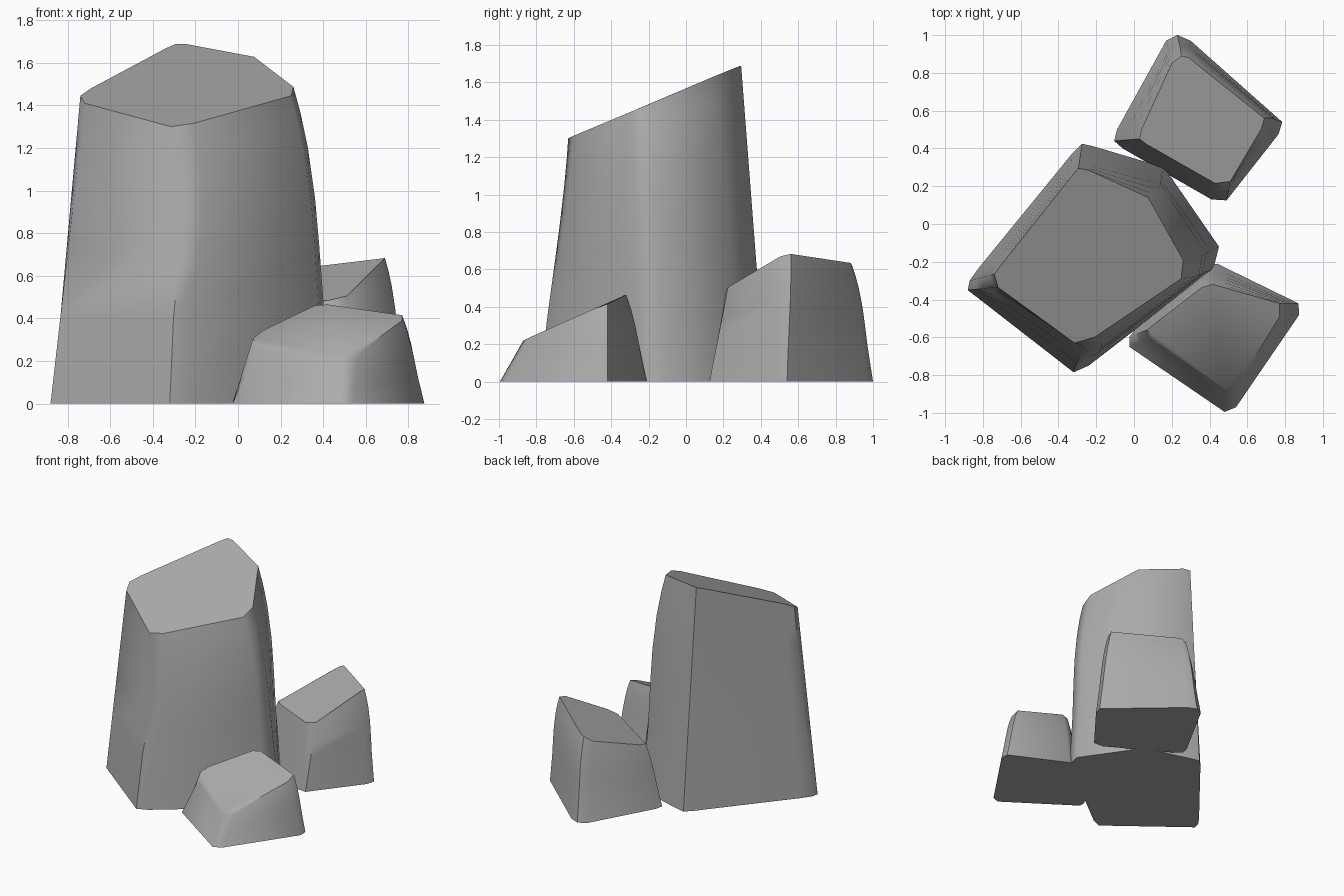
import bpy, bmesh, math
from mathutils import Vector

# height fraction of each ring, and how much of a corner's bulge it takes
RINGS = [(0, 0), (0.3, 0.3), (0.5, 0.75), (0.65, 1), (0.81, 0.9), (0.92, 0.5), (1, 0)]

# dark grey stone
stone = bpy.data.materials.new("stone")
stone.diffuse_color = (0.41, 0.41, 0.41, 1)


def rock(name, corners):
    """Loft a boulder; each corner = base x, base y, top x, top y, top z, bulge x, bulge y."""
    bm = bmesh.new()
    rings = []
    for t, k in RINGS:
        ring = []
        for bx, by, tx, ty, tz, ox, oy in corners:
            p = Vector((bx, by, 0)).lerp(Vector((tx, ty, tz)), t)
            ring.append(bm.verts.new(p + Vector((ox, oy, 0)) * k))
        rings.append(ring)
    n = len(corners)
    for a, b in zip(rings, rings[1:]):
        for i in range(n):
            j = (i + 1) % n
            bm.faces.new((a[i], a[j], b[j], b[i]))
    bm.faces.new(rings[0])
    bm.faces.new(rings[-1])
    bmesh.ops.recalc_face_normals(bm, faces=bm.faces)
    me = bpy.data.meshes.new(name)
    bm.to_mesh(me)
    bm.free()
    me.materials.append(stone)
    ob = bpy.data.objects.new(name, me)
    bpy.context.collection.objects.link(ob)
    bpy.ops.object.select_all(action='DESELECT')
    ob.select_set(True)
    bpy.context.view_layer.objects.active = ob
    bpy.ops.object.shade_smooth_by_angle(angle=math.radians(50))
    return ob


# tall main boulder
rock("tall_rock", [
    (-0.88, -0.35, -0.72, -0.335, 1.41, 0, 0),
    (-0.32, -0.785, -0.315, -0.63, 1.30, 0.05, 0.01),
    (-0.24, -0.75, -0.21, -0.60, 1.315, 0.05, 0),
    (0.42, -0.24, 0.25, -0.29, 1.445, 0.035, 0),
    (0.45, -0.12, 0.26, -0.19, 1.487, 0.035, 0),
    (0.16, 0.30, 0.075, 0.14, 1.628, 0.035, 0.015),
    (-0.21, 0.41, -0.24, 0.285, 1.687, 0, 0),
    (-0.275, 0.425, -0.295, 0.295, 1.687, 0, 0),
    (-0.33, 0.37, -0.34, 0.24, 1.667, 0, 0),
    (-0.82, -0.23, -0.69, -0.20, 1.48, 0, 0),
    (-0.87, -0.30, -0.74, -0.265, 1.445, 0, 0),
])

# low boulder at the front right
rock("front_rock", [
    (-0.025, -0.65, 0.09, -0.60, 0.275, 0, 0),
    (0.48, -0.995, 0.48, -0.87, 0.22, 0, 0),
    (0.54, -0.97, 0.56, -0.84, 0.235, 0, 0),
    (0.875, -0.48, 0.77, -0.49, 0.39, 0.01, 0),
    (0.87, -0.42, 0.77, -0.42, 0.415, 0.01, 0),
    (0.44, -0.21, 0.42, -0.32, 0.465, 0, 0.01),
    (0.37, -0.23, 0.36, -0.335, 0.46, 0, 0.01),
    (0.01, -0.55, 0.12, -0.52, 0.345, 0, 0),
    (-0.025, -0.60, 0.07, -0.56, 0.305, 0, 0),
])

# medium boulder at the back right
rock("back_rock", [
    (-0.105, 0.44, 0.03, 0.45, 0.455, -0.01, 0),
    (-0.06, 0.40, 0.07, 0.42, 0.45, 0, 0),
    (0.41, 0.13, 0.43, 0.215, 0.485, 0, 0),
    (0.49, 0.125, 0.51, 0.225, 0.505, 0, 0),
    (0.765, 0.475, 0.675, 0.505, 0.67, 0.015, 0),
    (0.785, 0.54, 0.69, 0.56, 0.683, 0.015, 0.005),
    (0.30, 0.97, 0.29, 0.88, 0.635, 0, 0.015),
    (0.23, 1.00, 0.25, 0.89, 0.615, 0, 0.015),
    (0.17, 0.97, 0.20, 0.85, 0.58, 0, 0.015),
    (-0.09, 0.50, 0.04, 0.50, 0.46, -0.01, 0),
])
